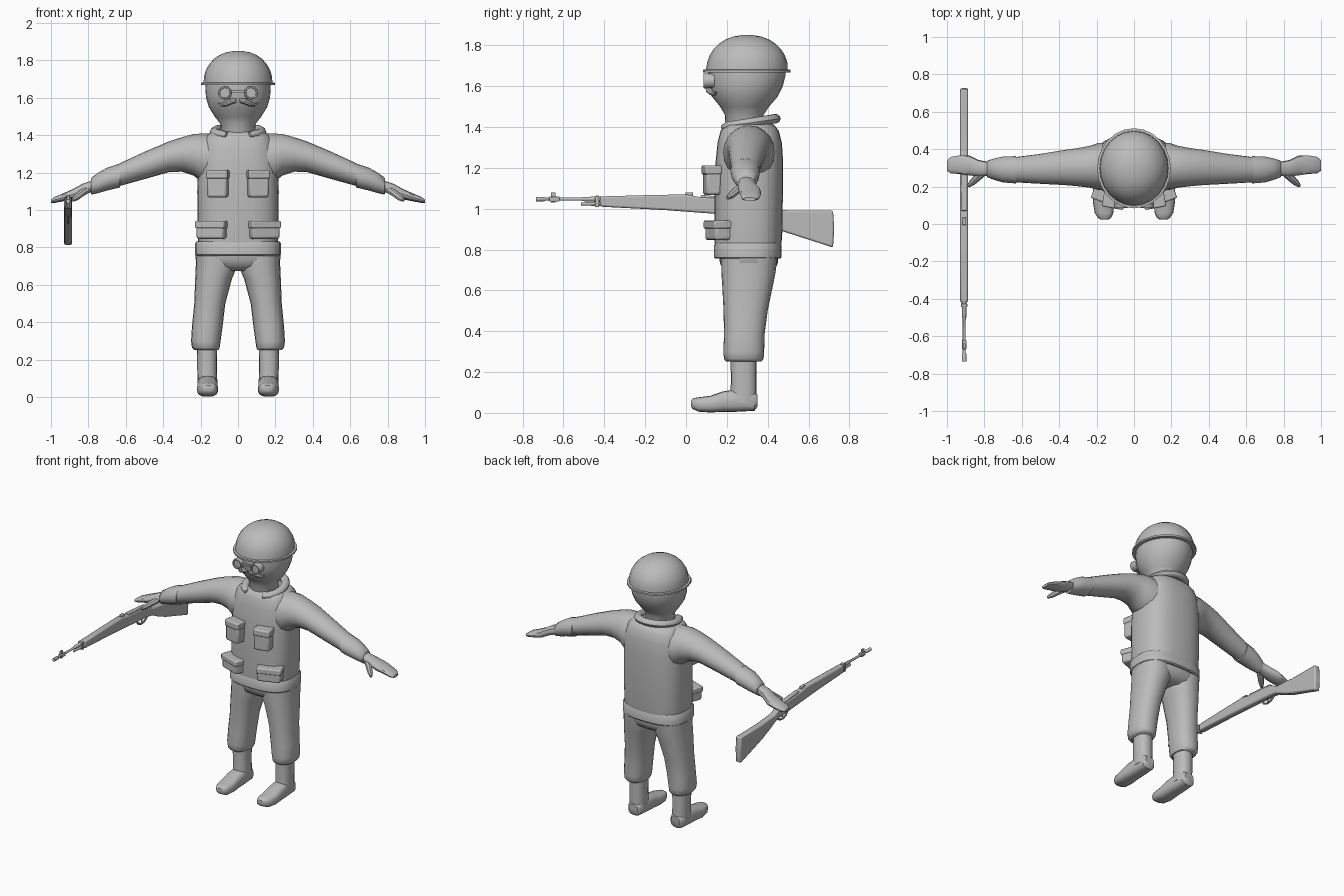
import bpy, bmesh, math
from mathutils import Vector, Matrix

grey = bpy.data.materials.new("plain grey")
grey.diffuse_color = (0.5, 0.5, 0.5, 1)


def finish(name, bm, mirror=False, bevel=0, angle=40):
    bmesh.ops.recalc_face_normals(bm, faces=bm.faces)
    me = bpy.data.meshes.new(name)
    bm.to_mesh(me)
    bm.free()
    me.materials.append(grey)
    ob = bpy.data.objects.new(name, me)
    bpy.context.collection.objects.link(ob)
    bpy.ops.object.select_all(action='DESELECT')
    ob.select_set(True)
    bpy.context.view_layer.objects.active = ob
    bpy.ops.object.shade_smooth_by_angle(angle=math.radians(angle))
    if bevel:
        m = ob.modifiers.new("soft edges", 'BEVEL')
        m.width, m.segments = bevel, 2
    if mirror:
        m = ob.modifiers.new("other side", 'MIRROR')
        m.use_clip = False
        m.use_mirror_merge = False
    return ob


def skin(bm, rings):
    vs = [[bm.verts.new(p) for p in r] for r in rings]
    n = len(vs[0])
    for a, b in zip(vs, vs[1:]):
        for i in range(n):
            j = (i + 1) % n
            bm.faces.new((a[i], a[j], b[j], b[i]))
    bm.faces.new(vs[0][::-1])
    bm.faces.new(vs[-1])


def loft(name, axis, rings, n=20, power=2.0, **kw):
    """Rings are (position on axis, two centre values, two radii)."""
    bm = bmesh.new()
    out = []
    for t, ca, cb, ra, rb in rings:
        ring = []
        for i in range(n):
            w = 2 * math.pi * i / n
            c, s = math.cos(w), math.sin(w)
            a = ca + ra * math.copysign(abs(c) ** (2 / power), c)
            b = cb + rb * math.copysign(abs(s) ** (2 / power), s)
            ring.append({'x': (t, a, b), 'y': (a, t, b), 'z': (a, b, t)}[axis])
        out.append(ring)
    skin(bm, out)
    return finish(name, bm, **kw)


def sweep(name, pts, radii, flat=1.0, n=8, **kw):
    """Tube along points; flat scales its upright thickness."""
    bm = bmesh.new()
    pts = [Vector(p) for p in pts]
    out = []
    for i, p in enumerate(pts):
        t = (pts[min(i + 1, len(pts) - 1)] - pts[max(i - 1, 0)]).normalized()
        side = t.cross(Vector((0, 0, 1))).normalized()
        up = side.cross(t)
        out.append([p + radii[i] * (side * math.cos(w) + up * math.sin(w) * flat)
                    for w in (2 * math.pi * k / n for k in range(n))])
    skin(bm, out)
    return finish(name, bm, **kw)


def box(name, centre, size, turn=0, tilt=0, **kw):
    bm = bmesh.new()
    mat = (Matrix.Translation(centre) @ Matrix.Rotation(math.radians(turn), 4, 'Z')
           @ Matrix.Rotation(math.radians(tilt), 4, 'X') @ Matrix.Diagonal((*size, 1)))
    bmesh.ops.create_cube(bm, size=1, matrix=mat)
    return finish(name, bm, **kw)


# Head and helmet
loft("head", 'z', [(1.38, 0, .29, .09, .095), (1.46, 0, .285, .094, .095),
     (1.50, 0, .287, .125, .12), (1.55, 0, .288, .156, .162), (1.60, 0, .292, .171, .182),
     (1.65, 0, .297, .175, .19), (1.69, 0, .297, .172, .188)], n=24)
dome = [(1.668, 0, .298, .178, .192), (1.668, 0, .298, .197, .214),
        (1.680, 0, .298, .197, .214), (1.682, 0, .298, .184, .2)]
for k in range(1, 8):
    w = math.radians(k * 12)
    dome.append((1.682 + .169 * math.sin(w), 0, .3, .185 * math.cos(w) ** .9, .2 * math.cos(w) ** .9))
loft("helmet", 'z', dome, n=24)

# Spectacles and moustache
loft("eyepiece", 'y', [(.14, .07, 1.626, .034, .034), (.09, .07, 1.626, .037, .037),
     (.085, .07, 1.626, .034, .034), (.085, .07, 1.626, .027, .027),
     (.094, .07, 1.626, .026, .026)], n=12, mirror=True)
box("spectacle_bridge", (0, .098, 1.632), (.075, .012, .012))
sweep("moustache", [(.008, .112, 1.585), (.035, .112, 1.582), (.065, .125, 1.567),
      (.09, .14, 1.562), (.105, .15, 1.57)], [.010, .016, .013, .008, .002], mirror=True)

# Jacket
loft("jacket_body", 'z', [(.80, 0, .303, .212, .16), (.86, 0, .305, .216, .166),
     (1.1, 0, .307, .218, .168), (1.22, 0, .31, .213, .166), (1.32, 0, .312, .205, .158),
     (1.38, 0, .312, .185, .143), (1.41, 0, .308, .155, .125), (1.42, 0, .305, .1, .1)],
     n=28, power=2.7, angle=60)
loft("sleeve", 'x', [(.10, .31, 1.275, .125, .135), (.19, .308, 1.275, .126, .133),
     (.235, .306, 1.295, .112, .112), (.30, .304, 1.297, .102, .092),
     (.37, .302, 1.284, .094, .082), (.5, .295, 1.238, .08, .073),
     (.64, .29, 1.186, .067, .06)], n=20, mirror=True, angle=60)
loft("cuff", 'x', [(.628, .29, 1.185, .06, .052), (.632, .29, 1.184, .073, .064),
     (.70, .291, 1.165, .069, .061), (.745, .293, 1.146, .058, .055),
     (.783, .294, 1.128, .045, .046), (.787, .294, 1.126, .036, .034)],
     n=16, mirror=True)
path = []
for k in range(17):
    w = math.radians(-62 + k * 304 / 16)
    y = .302 + .135 * math.sin(w)
    path.append((.125 * math.cos(w), y, 1.398 + (y - .17) * .16))
sweep("collar", path, [.016] + [.027] * 15 + [.016], flat=.85, n=10)
loft("belt", 'z', [(.755, 0, .303, .222, .158), (.762, 0, .303, .229, .165),
     (.822, 0, .303, .229, .165), (.832, 0, .303, .222, .158)], n=28, power=2.7)

# Pockets with flaps
box("chest_pocket", (.108, .128, 1.135), (.108, .075, .135), turn=10, mirror=True, bevel=.012)
box("chest_pocket_flap", (.108, .126, 1.19), (.116, .084, .045), turn=10, mirror=True, bevel=.008)
box("waist_pocket", (.138, .158, .89), (.155, .085, .088), turn=20, mirror=True, bevel=.012)
box("waist_pocket_flap", (.138, .156, .922), (.165, .094, .04), turn=20, mirror=True, bevel=.008)

# Hands
loft("hand", 'x', [(.77, .295, 1.13, .036, .03), (.83, .298, 1.11, .044, .031),
     (.88, .313, 1.085, .053, .028), (.93, .317, 1.069, .05, .022),
     (.98, .315, 1.054, .044, .016), (1.0, .312, 1.046, .028, .009)], n=12, power=2.4, mirror=True)
sweep("thumb", [(.80, .28, 1.112), (.835, .25, 1.09), (.865, .222, 1.066), (.885, .203, 1.052)],
      [.02, .02, .017, .009], mirror=True)

# Trousers
loft("hips", 'z', [(.675, 0, .308, .10, .09), (.70, 0, .308, .2, .128),
     (.735, 0, .308, .226, .142), (.78, 0, .306, .226, .146)], n=28, power=2.5, angle=60)
loft("trouser_leg", 'z', [(.77, .113, .31, .112, .138), (.69, .117, .306, .109, .133),
     (.63, .131, .302, .098, .125), (.5, .151, .292, .083, .108), (.38, .164, .285, .082, .099),
     (.30, .172, .283, .079, .1), (.265, .172, .283, .074, .097), (.252, .17, .283, .066, .087)],
     n=20, power=2.3, mirror=True, angle=60)

# Boots
loft("boot_shaft", 'z', [(.28, .165, .282, .054, .064), (.15, .165, .283, .053, .063),
     (.05, .163, .28, .053, .066)], n=16, power=2.4, mirror=True)
loft("boot_foot", 'y', [(.35, .163, .06, .034, .03), (.335, .163, .056, .048, .046),
     (.24, .163, .06, .053, .055), (.18, .163, .055, .055, .05), (.12, .163, .043, .057, .041),
     (.06, .16, .041, .05, .035), (.033, .157, .045, .035, .026), (.024, .157, .047, .022, .015)],
     n=16, power=2.8, mirror=True)

# Rifle, hanging below the right hand
X = -.908
profile = [(-.42, 1.06), (-.2, 1.066), (0, 1.07), (.06, 1.058), (.2, 1.048), (.28, 1.035),
           (.34, 1.005), (.40, 1.0), (.5, .992), (.72, .99), (.726, .9), (.72, .81),
           (.48, .887), (.39, .925), (.33, .955), (.27, .965), (.14, .975), (-.1, .993), (-.42, 1.01)]
bm = bmesh.new()
face = bm.faces.new([bm.verts.new((X - .021, y, z)) for y, z in profile])
ext = bmesh.ops.extrude_face_region(bm, geom=[face])
bmesh.ops.translate(bm, vec=(.042, 0, 0), verts=[v for v in ext['geom'] if isinstance(v, bmesh.types.BMVert)])
finish("rifle_stock", bm, bevel=.009)
loft("rifle_barrel", 'y', [(-.735, X, 1.047, .012, .012), (-.695, X, 1.047, .012, .012),
     (-.69, X, 1.047, .008, .008), (-.51, X, 1.047, .008, .008),
     (-.505, X, 1.047, .011, .011), (-.40, X, 1.047, .014, .014)], n=10)
loft("rifle_gas_tube", 'y', [(-.515, X, 1.023, .007, .007), (-.47, X, 1.024, .01, .01),
     (-.40, X, 1.024, .012, .012)], n=10)
box("front_sight", (X, -.65, 1.055), (.012, .022, .05))
box("front_sight_block", (X, -.645, 1.047), (.024, .05, .024), bevel=.004)
box("barrel_band", (X, -.435, 1.036), (.034, .02, .055), bevel=.004)
box("rear_sight", (X, .015, 1.07), (.022, .04, .018), bevel=.004)
box("receiver", (X, .17, 1.048), (.03, .2, .022), tilt=-5, bevel=.005)
sweep("trigger_guard", [(X, .175, .975), (X, .195, .945), (X, .225, .932), (X, .26, .935),
      (X, .285, .95), (X, .30, .967)], [.007] * 6)
sweep("trigger", [(X, .235, .975), (X, .238, .955), (X, .23, .942)], [.005, .005, .003], n=6)
